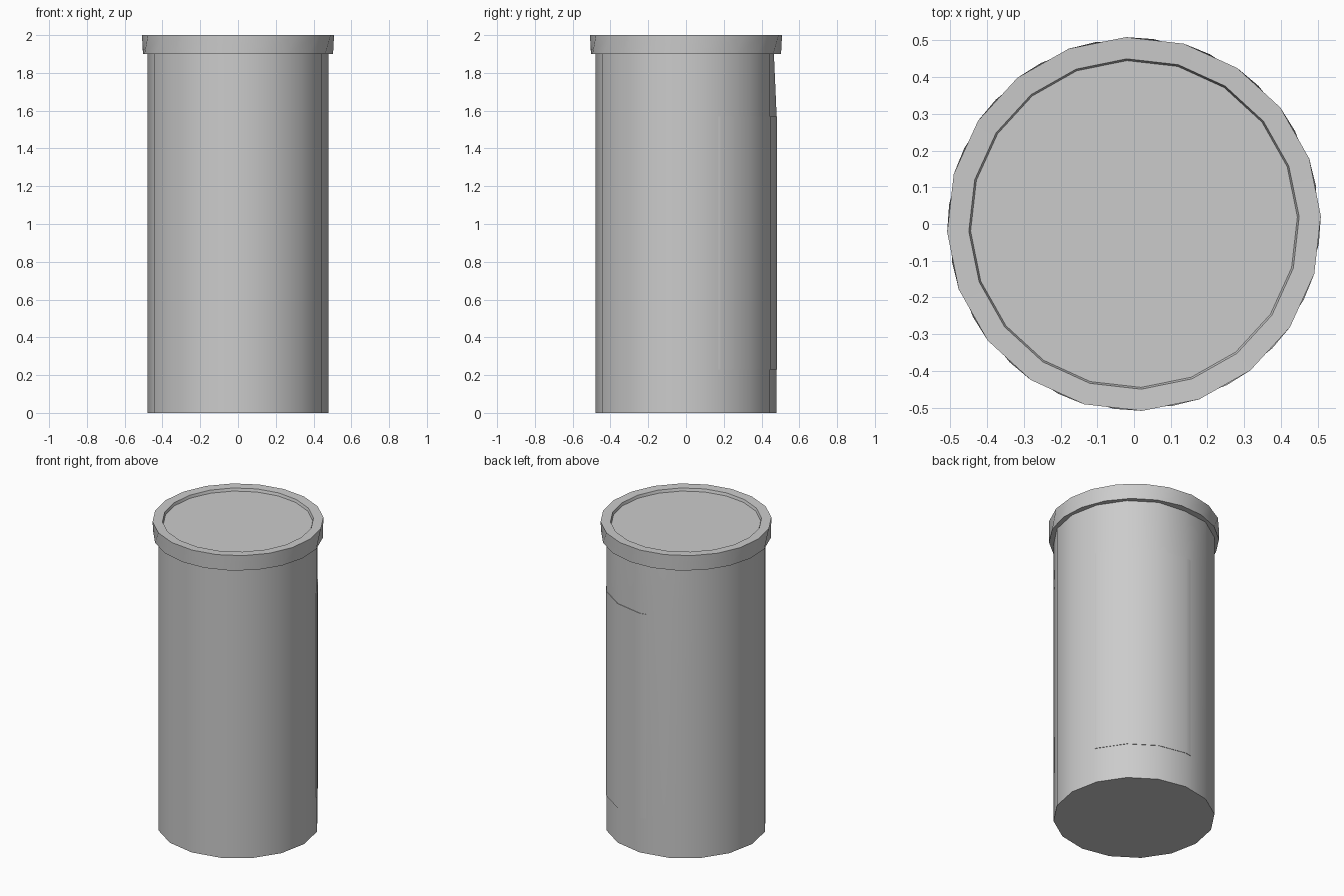
import bpy, bmesh
from math import radians, sin, cos, pi

if "Cube" in bpy.data.objects:
    bpy.data.objects.remove(bpy.data.objects["Cube"])

SIDES = 16
R = 0.48


def ring(bm, r, z, n, offset):
    return [bm.verts.new((r * cos(radians(offset) + 2 * pi * i / n),
                          r * sin(radians(offset) + 2 * pi * i / n), z)) for i in range(n)]


def bridge(bm, a, b):
    n = len(a)
    for i in range(n):
        bm.faces.new((a[i], a[(i + 1) % n], b[(i + 1) % n], b[i]))


def finish(bm, name, angle=35):
    bmesh.ops.recalc_face_normals(bm, faces=bm.faces)
    mesh = bpy.data.meshes.new(name)
    bm.to_mesh(mesh)
    bm.free()
    obj = bpy.data.objects.new(name, mesh)
    bpy.context.collection.objects.link(obj)
    bpy.ops.object.select_all(action='DESELECT')
    obj.select_set(True)
    bpy.context.view_layer.objects.active = obj
    bpy.ops.object.shade_smooth_by_angle(angle=radians(angle))
    return obj


# Canister body, slightly flattened at the upper back
bm = bmesh.new()
rings = [ring(bm, R, z, SIDES, 0) for z in (0, 1.57, 1.91)]
rings[2][SIDES // 4].co.y = 0.465
for lower, upper in zip(rings, rings[1:]):
    bridge(bm, lower, upper)
bm.faces.new(rings[0])
bm.faces.new(rings[2])
finish(bm, "canister_body")

# Lid: twisted rim with a shallow recessed top
bm = bmesh.new()
profile = [(0.506, 1.90, 12), (0.509, 2.0, 20.5), (0.45, 1.998, 20.5), (0.445, 1.98, 20.5)]
rings = [ring(bm, r, z, 20, a) for r, z, a in profile]
for lower, upper in zip(rings, rings[1:]):
    bridge(bm, lower, upper)
bm.faces.new(rings[0])
bm.faces.new(rings[-1])
finish(bm, "lid")

# Label panel wrapped on the back right, following the body's facets
bm = bmesh.new()
step = 360 / SIDES
columns = []
for a in (21, 22.5, 45, 67.5, 90, 95):
    facet = a % step - step / 2
    r = R * cos(pi / SIDES) / cos(radians(facet))
    columns.append([bm.verts.new((q * cos(radians(a)), q * sin(radians(a)), z))
                    for q, z in ((r - 0.002, 0.23), (r + 0.003, 0.23),
                                 (r + 0.003, 1.57), (r - 0.002, 1.57))])
for a, b in zip(columns, columns[1:]):
    bridge(bm, a, b)
bm.faces.new(columns[0])
bm.faces.new(columns[-1])
finish(bm, "label_panel")
